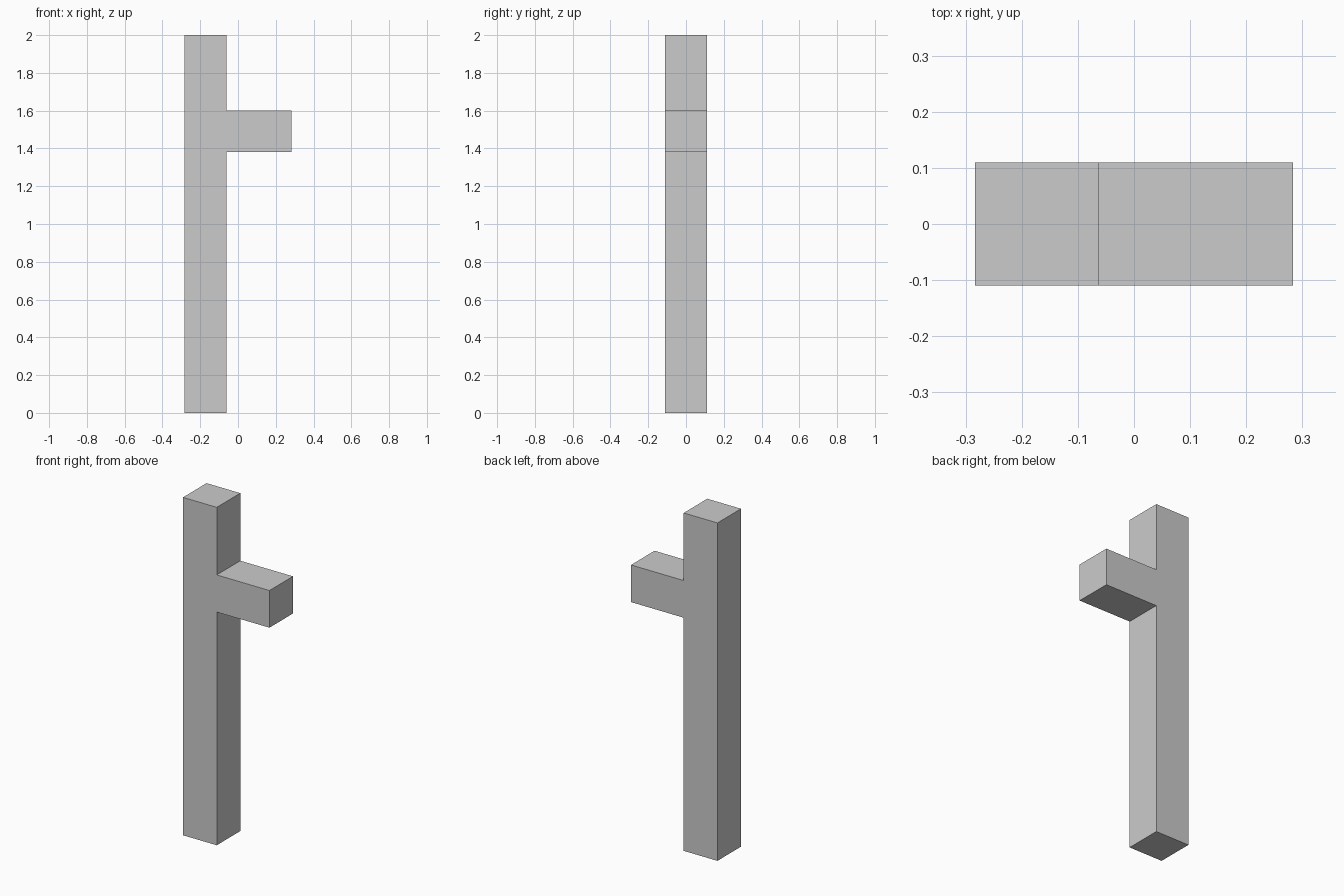
import bpy, bmesh
from mathutils import Vector

if "Cube" in bpy.data.objects:
    bpy.data.objects.remove(bpy.data.objects["Cube"])

LEFT, INNER, RIGHT = -0.283, -0.062, 0.283   # post sides and arm tip
HALF_DEPTH = 0.11
ARM_BOTTOM, ARM_TOP, HEIGHT = 1.38, 1.60, 2.0

# Side outline of the post with its arm
profile = [(LEFT, 0), (INNER, 0), (INNER, ARM_BOTTOM), (RIGHT, ARM_BOTTOM),
           (RIGHT, ARM_TOP), (INNER, ARM_TOP), (INNER, HEIGHT), (LEFT, HEIGHT)]

# Extrude the outline from front to back
bm = bmesh.new()
front = bm.faces.new([bm.verts.new((x, -HALF_DEPTH, z)) for x, z in profile])
back = bmesh.ops.extrude_face_region(bm, geom=[front], use_keep_orig=True)
bmesh.ops.translate(bm, vec=Vector((0, 2 * HALF_DEPTH, 0)),
                    verts=[v for v in back["geom"] if isinstance(v, bmesh.types.BMVert)])
bmesh.ops.recalc_face_normals(bm, faces=bm.faces)

mesh = bpy.data.meshes.new("post_with_arm")
bm.to_mesh(mesh)
bm.free()
bpy.context.collection.objects.link(bpy.data.objects.new("post_with_arm", mesh))
